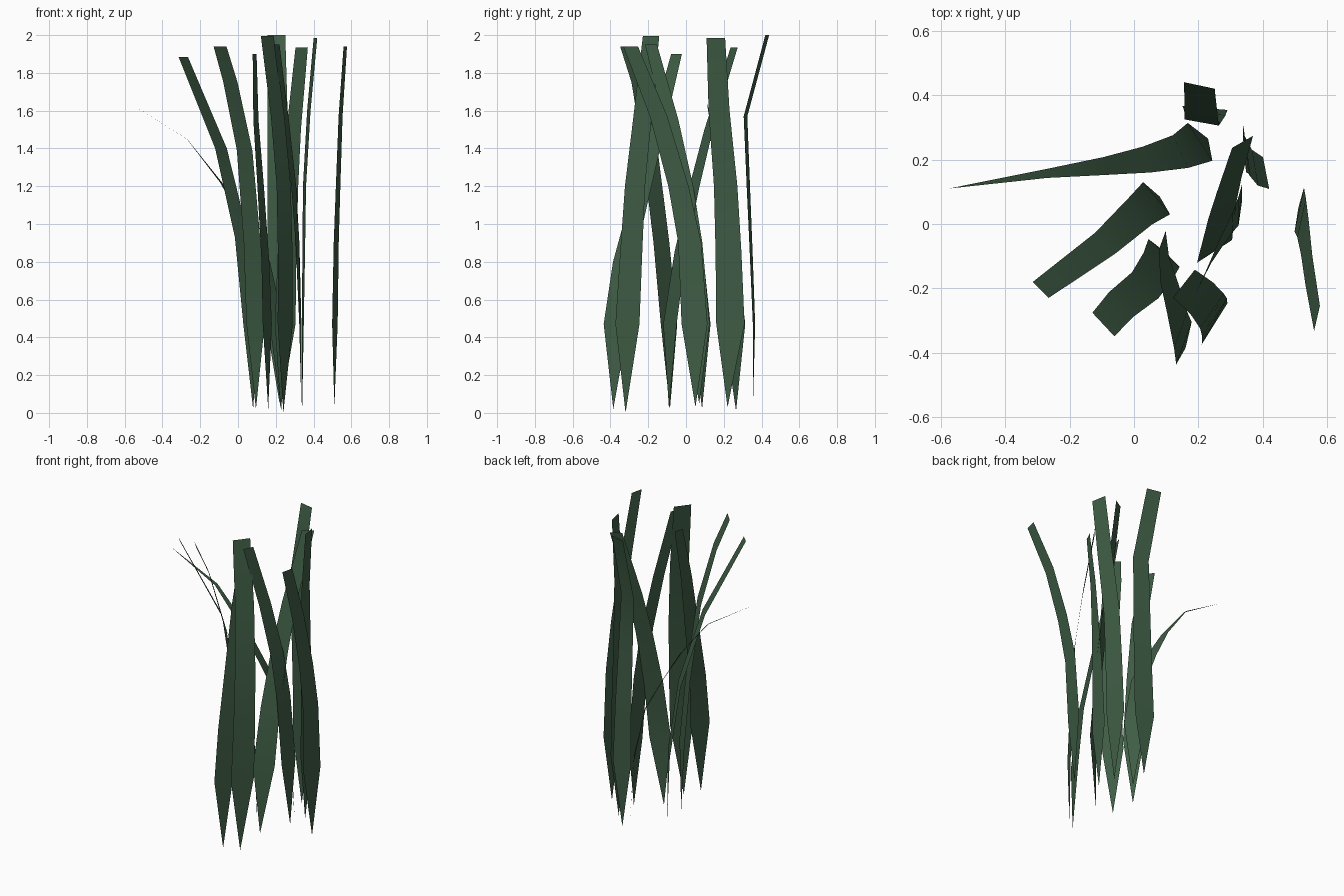
import bpy
import bmesh
from math import cos, sin, radians
from mathutils import Vector

cube = bpy.data.objects.get("Cube")
if cube:
    bpy.data.objects.remove(cube)

# One leaf colour
green = bpy.data.materials.new("dark_leaf_green")
green.use_nodes = True
colour = (0.05, 0.11, 0.06, 1)
green.diffuse_color = colour
shader = next(n for n in green.node_tree.nodes if n.type == 'BSDF_PRINCIPLED')
shader.inputs["Base Color"].default_value = colour
shader.inputs["Roughness"].default_value = 0.9


def grass_blade(name, root, spine, turn, widths):
    """Flat ribbon growing from a pointed root along its spine.

    turn gives the direction of the blade's width at the bottom and top,
    and widths gives the size there; both blend along the height.
    """
    bm = bmesh.new()
    tip = bm.verts.new(root)
    previous = None
    last = len(spine) - 1
    for i, point in enumerate(spine):
        t = i / last
        angle = radians(turn[0] + (turn[1] - turn[0]) * t)
        half = (widths[0] + (widths[1] - widths[0]) * t) / 2
        side = Vector((cos(angle), sin(angle), 0)) * half
        centre = Vector(point)
        if half < 0.001:
            # blade closes in a point
            end = bm.verts.new(centre)
            bm.faces.new((previous[0], previous[1], end))
            break
        pair = bm.verts.new(centre - side), bm.verts.new(centre + side)
        if previous:
            bm.faces.new((previous[0], previous[1], pair[1], pair[0]))
        else:
            bm.faces.new((tip, pair[1], pair[0]))
        previous = pair
    mesh = bpy.data.meshes.new(name)
    bm.to_mesh(mesh)
    bm.free()
    mesh.materials.append(green)
    mesh.shade_smooth()
    blade = bpy.data.objects.new(name, mesh)
    bpy.context.collection.objects.link(blade)
    return blade


# Blades at the back
grass_blade("back_blade", (.22, .355, .05),
            [(.22, .36, .47), (.22, .345, .85), (.215, .33, 1.2), (.21, .315, 1.57), (.203, .43, 2)],
            turn=(-5, -12), widths=(.14, .097))

grass_blade("drooping_blade", (.23, .265, .01),
            [(.205, .255, .47), (.145, .225, .8), (.04, .2, 1), (-.09, .18, 1.22),
             (-.27, .157, 1.45), (-.575, .11, 1.64)],
            turn=(-57, -95), widths=(.14, 0))

# Blades leaning to the right
grass_blade("right_blade", (.08, .085, .02),
            [(.07, .08, .47), (.02, .04, .93), (-.09, -.06, 1.4), (-.29, -.205, 1.885)],
            turn=(-50, -45), widths=(.13, .07))

grass_blade("front_right_blade", (.095, -.085, .02),
            [(.093, -.09, .47), (.075, -.13, .9), (.035, -.19, 1.39), (-.04, -.25, 1.75), (-.095, -.312, 1.94)],
            turn=(-42, -47), widths=(.13, .1))

# Blades at the front
grass_blade("front_blade", (.16, -.385, .02),
            [(.155, -.37, .47), (.145, -.33, .8), (.12, -.23, 1.2), (.095, -.14, 1.55), (.088, -.05, 1.9)],
            turn=(70, 70), widths=(.14, .06))

grass_blade("front_left_blade", (.24, -.32, 0),
            [(.25, -.31, .47), (.25, -.29, .85), (.242, -.27, 1.2), (.21, -.23, 1.57), (.155, -.185, 1.995)],
            turn=(58, 52), widths=(.15, .11))

# Blades in the middle of the clump
grass_blade("middle_blade", (.225, -.09, .02),
            [(.25, -.085, .47), (.26, -.03, .85), (.275, .045, 1.2), (.295, .12, 1.5), (.337, .255, 1.935)],
            turn=(33, 30), widths=(.13, .075))

grass_blade("inner_left_blade", (.335, .07, .05),
            [(.33, .06, .47), (.315, .03, .9), (.295, -.01, 1.2), (.255, -.08, 1.55), (.205, -.185, 1.95)],
            turn=(85, 65), widths=(.13, .07))

# Blades on the left
grass_blade("back_left_blade", (.34, .22, .03),
            [(.343, .235, .47), (.348, .225, .85), (.352, .21, 1.2), (.375, .175, 1.6), (.41, .158, 1.985)],
            turn=(-86, -79), widths=(.15, .1))

grass_blade("left_blade", (.51, .05, .03),
            [(.513, .045, .47), (.52, .02, .9), (.53, -.04, 1.2), (.543, -.145, 1.57), (.568, -.293, 1.94)],
            turn=(78, 77), widths=(.14, .08))
